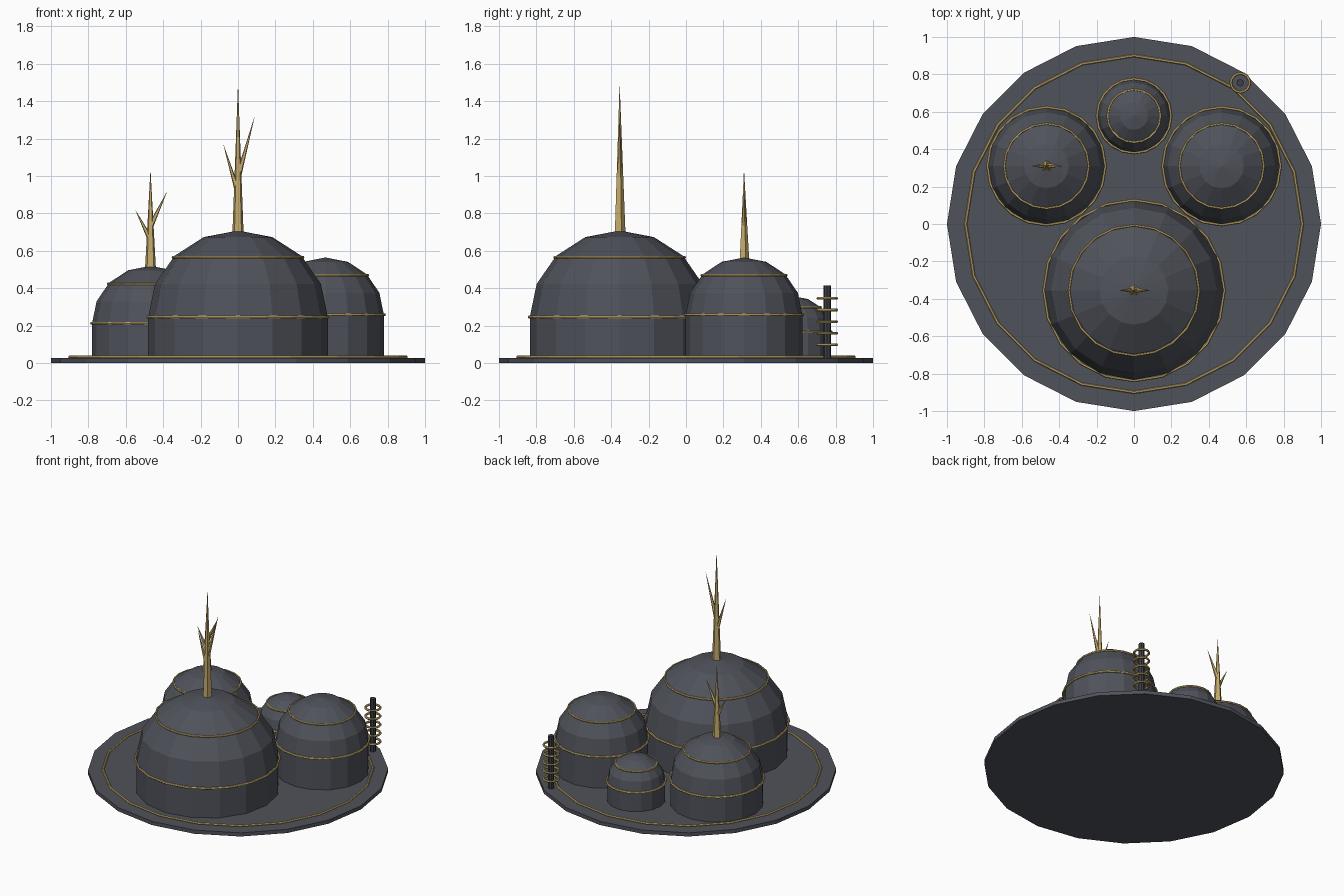
import bpy, bmesh, math
from mathutils import Vector

if "Cube" in bpy.data.objects:
    bpy.data.objects.remove(bpy.data.objects["Cube"])


def material(name, rgb):
    m = bpy.data.materials.new(name)
    m.diffuse_color = (*rgb, 1)
    m.use_nodes = True
    m.node_tree.nodes["Principled BSDF"].inputs["Base Color"].default_value = m.diffuse_color
    return m


SLATE = material("slate grey", (0.078, 0.084, 0.102))
DARK = material("dark grey", (0.045, 0.049, 0.06))
GOLD = material("brass gold", (0.56, 0.41, 0.15))


def finish(name, bm, mat):
    bmesh.ops.recalc_face_normals(bm, faces=bm.faces)
    me = bpy.data.meshes.new(name)
    bm.to_mesh(me)
    bm.free()
    me.materials.append(mat)
    ob = bpy.data.objects.new(name, me)
    bpy.context.collection.objects.link(ob)
    return ob


def lathe(name, x, y, profile, sides, mat):
    """Closed solid turned from (radius, z) points; zero radius makes a pole."""
    bm = bmesh.new()
    rings = []
    for r, z in profile:
        n = sides if r > 0 else 1
        rings.append([bm.verts.new((x + r * math.cos(2 * math.pi * i / sides),
                                    y + r * math.sin(2 * math.pi * i / sides), z))
                      for i in range(n)])
    for a, b in zip(rings, rings[1:]):
        for i in range(sides):
            j = (i + 1) % sides
            if len(b) == 1:
                bm.faces.new((a[i], a[j], b[0]))
            else:
                bm.faces.new((a[i], a[j], b[j], b[i]))
    bm.faces.new(rings[0][::-1])
    if len(rings[-1]) > 1:
        bm.faces.new(rings[-1])
    return finish(name, bm, mat)


def hoop(name, x, y, z, radius, tube=0.008, sides=20, tube_sides=6):
    """Thin horizontal torus."""
    bm = bmesh.new()
    loops = []
    for i in range(sides):
        a = 2 * math.pi * i / sides
        loop = []
        for k in range(tube_sides):
            b = 2 * math.pi * k / tube_sides
            r = radius + tube * math.cos(b)
            loop.append(bm.verts.new((x + r * math.cos(a), y + r * math.sin(a),
                                      z + tube * math.sin(b))))
        loops.append(loop)
    for i in range(sides):
        p, q = loops[i], loops[(i + 1) % sides]
        for k in range(tube_sides):
            m = (k + 1) % tube_sides
            bm.faces.new((p[k], q[k], q[m], p[m]))
    return finish(name, bm, GOLD)


def spike(name, start, end, radius, sides=5):
    """Cone from start to a sharp tip at end."""
    start, end = Vector(start), Vector(end)
    d = end - start
    bm = bmesh.new()
    bmesh.ops.create_cone(bm, cap_ends=True, segments=sides, radius1=radius,
                          radius2=0.0005, depth=d.length)
    bmesh.ops.rotate(bm, verts=bm.verts, cent=(0, 0, 0),
                     matrix=Vector((0, 0, 1)).rotation_difference(d).to_matrix())
    bmesh.ops.translate(bm, verts=bm.verts, vec=(start + end) / 2)
    return finish(name, bm, GOLD)


def dome(name, x, y, radius, wall_top, height):
    """Round wall with a faceted hemisphere roof and two brass hoops."""
    profile = [(radius, 0.02)]
    for i in range(4):
        a = math.radians(22.5 * i)
        profile.append((radius * math.cos(a), wall_top + height * math.sin(a)))
    profile.append((0, wall_top + height))
    lathe(name, x, y, profile, 16, SLATE)
    hoop(name + "_lower_hoop", x, y, wall_top, radius + 0.003)
    hoop(name + "_upper_hoop", x, y, wall_top + height * 0.69, radius * 0.725, 0.007)


# Base plate with inlaid hoop
lathe("base_plate", 0, 0, [(1, 0), (1, 0.027)], 20, SLATE)
hoop("base_hoop", 0, 0, 0.032, 0.9)

# Domes
dome("main_dome", 0, -0.355, 0.48, 0.246, 0.462)
dome("right_dome", 0.468, 0.31, 0.312, 0.257, 0.307)
dome("left_dome", -0.468, 0.31, 0.312, 0.212, 0.307)
dome("small_dome", 0, 0.578, 0.195, 0.168, 0.188)

# Spires with two side thorns each
spike("main_spire", (0, -0.355, 0.68), (0, -0.355, 1.485), 0.032)
spike("main_thorn_right", (0, -0.355, 0.99), (0.088, -0.355, 1.315), 0.016)
spike("main_thorn_left", (0, -0.355, 0.91), (-0.077, -0.355, 1.165), 0.016)
spike("left_spire", (-0.468, 0.31, 0.48), (-0.468, 0.31, 1.03), 0.032)
spike("left_thorn_right", (-0.468, 0.31, 0.73), (-0.38, 0.31, 0.915), 0.016)
spike("left_thorn_left", (-0.468, 0.31, 0.66), (-0.547, 0.31, 0.815), 0.016)

# Coil mast at the back edge
MX, MY = 0.568, 0.755
lathe("mast", MX, MY, [(0.02, 0.02), (0.02, 0.414)], 8, DARK)
for i in range(5):
    hoop(f"mast_hoop_{i + 1}", MX, MY, 0.097 + 0.062 * i, 0.05, 0.008, 16)
